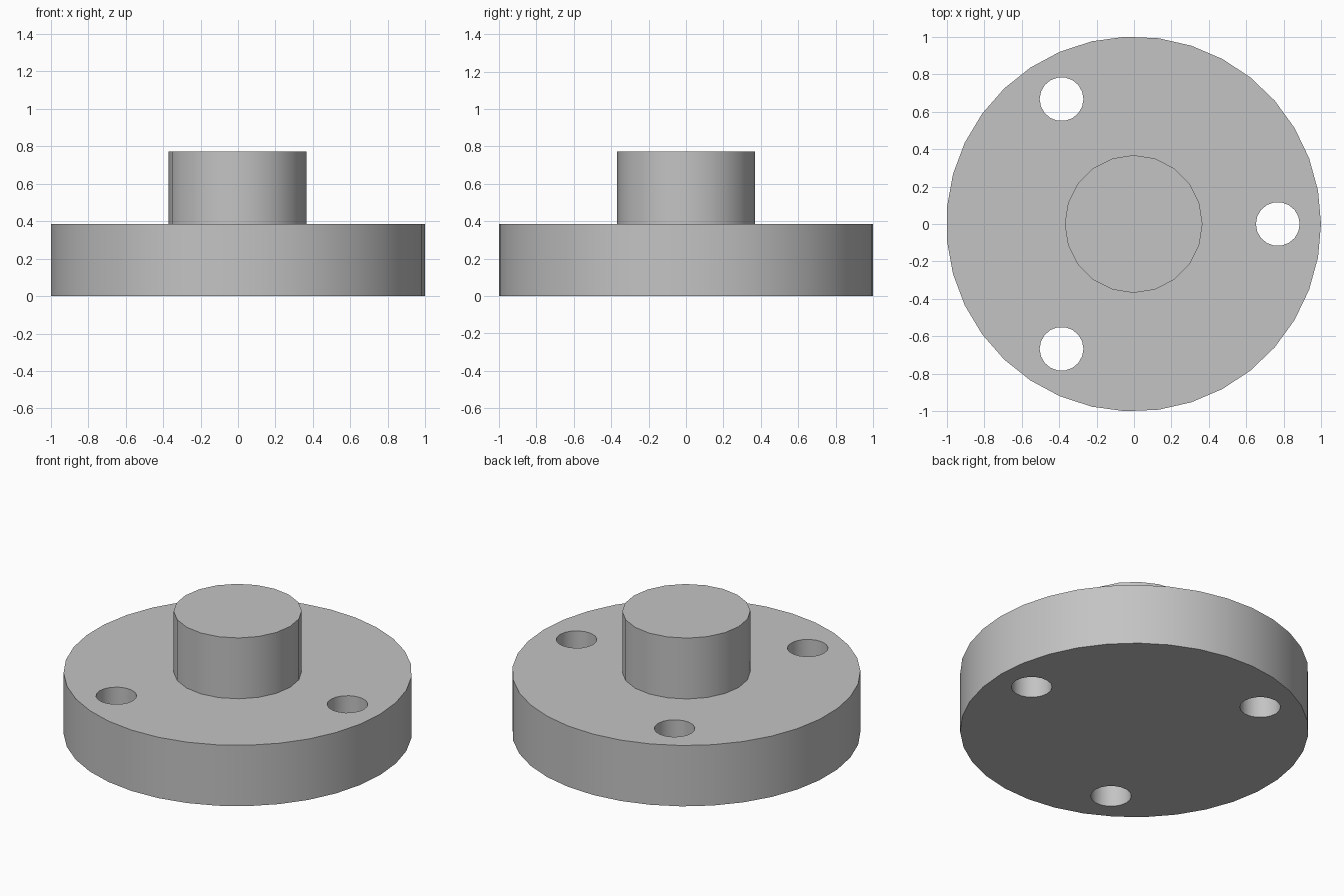
import bpy
from math import cos, sin, radians

cube = bpy.data.objects.get("Cube")
if cube:
    bpy.data.objects.remove(cube, do_unlink=True)

CENTRE_X = -0.002
FLANGE_TOP = 0.386
HUB_TOP = 0.772

grey = bpy.data.materials.new("plain grey")
grey.use_nodes = True
colour = (0.55, 0.55, 0.55, 1)
grey.diffuse_color = colour
grey.node_tree.nodes["Principled BSDF"].inputs["Base Color"].default_value = colour


def cylinder(name, radius, bottom, top, sides, x=0.0, y=0.0):
    """Upright cylinder with its first corner towards +x."""
    bpy.ops.mesh.primitive_cylinder_add(
        vertices=sides, radius=radius, depth=top - bottom,
        location=(CENTRE_X + x, y, (bottom + top) / 2),
        rotation=(0, 0, radians(-90)))
    obj = bpy.context.object
    obj.name = name
    obj.data.materials.append(grey)
    return obj


def combine(target, tool, operation):
    """Apply a boolean and remove the tool object."""
    mod = target.modifiers.new(operation.lower(), 'BOOLEAN')
    mod.operation = operation
    mod.solver = 'EXACT'
    mod.object = tool
    bpy.context.view_layer.objects.active = target
    bpy.ops.object.modifier_apply(modifier=mod.name)
    bpy.data.objects.remove(tool, do_unlink=True)


# Round flange with the central hub fused on top
flange = cylinder("flange_with_hub", 1.001, 0, FLANGE_TOP, 35)
hub = cylinder("hub", 0.368, FLANGE_TOP / 2, HUB_TOP, 20)
combine(flange, hub, 'UNION')

# Three evenly spaced bolt holes right through the flange
for i in range(3):
    angle = radians(120 * i)
    hole = cylinder("bolt_hole_cutter", 0.117, -0.1, FLANGE_TOP + 0.1, 18,
                    0.77 * cos(angle), 0.77 * sin(angle))
    combine(flange, hole, 'DIFFERENCE')

# Smooth walls, crisp rims
bpy.ops.object.select_all(action='DESELECT')
flange.select_set(True)
bpy.context.view_layer.objects.active = flange
bpy.ops.object.transform_apply(location=True, rotation=True, scale=True)
bpy.ops.object.shade_smooth_by_angle(angle=radians(30))
